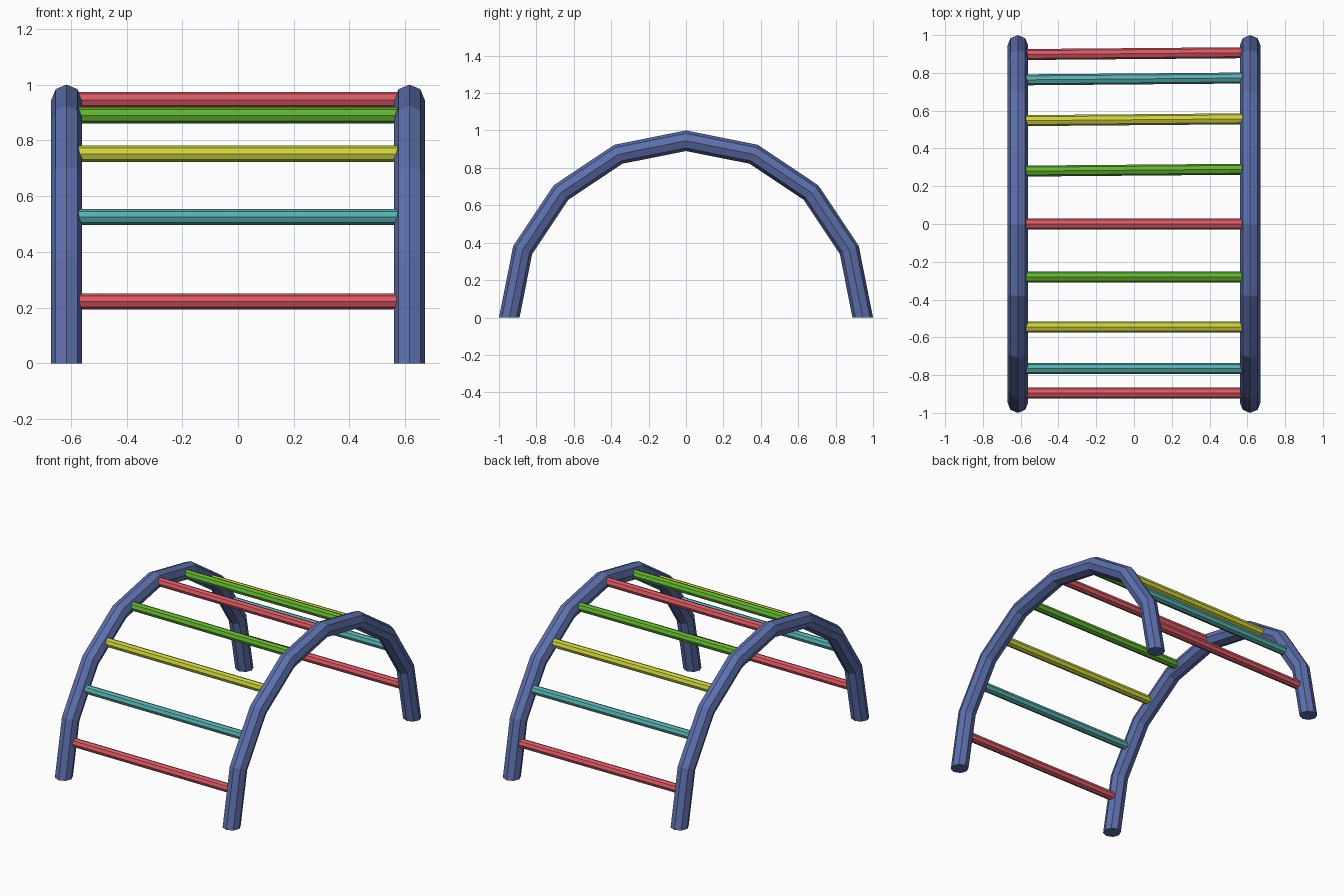
import bpy
import bmesh
from math import sin, cos, pi
from mathutils import Vector

SIDES = 8          # sides of every tube
SEGMENTS = 8       # straight pieces in each arch
ARCH_R, TUBE_R = 0.945, 0.055
RUNG_R, RAIL_X = 0.029, 0.615

default = bpy.data.objects.get("Cube")
if default:
    bpy.data.objects.remove(default, do_unlink=True)


def material(name, rgb):
    mat = bpy.data.materials.new(name)
    mat.use_nodes = True
    mat.diffuse_color = (*rgb, 1)
    mat.node_tree.nodes["Principled BSDF"].inputs["Base Color"].default_value = (*rgb, 1)
    return mat


BLUE = material("slate_blue", (0.11, 0.16, 0.41))
RED = material("coral_red", (0.70, 0.10, 0.13))
TEAL = material("teal", (0.10, 0.42, 0.42))
YELLOW = material("yellow", (0.61, 0.64, 0.05))
GREEN = material("green", (0.125, 0.46, 0.03))


def tube(name, frames, radius, mat):
    """Loft an octagonal tube through (centre, axis_a, axis_b) frames and cap it."""
    bm = bmesh.new()
    rings = []
    for centre, a, b in frames:
        angles = [2 * pi * i / SIDES for i in range(SIDES)]
        rings.append([bm.verts.new(centre + radius * (a * cos(t) + b * sin(t))) for t in angles])
    for r0, r1 in zip(rings, rings[1:]):
        for i in range(SIDES):
            j = (i + 1) % SIDES
            bm.faces.new((r0[i], r0[j], r1[j], r1[i]))
    bm.faces.new(rings[0])
    bm.faces.new(rings[-1])
    bmesh.ops.recalc_face_normals(bm, faces=bm.faces)
    mesh = bpy.data.meshes.new(name)
    bm.to_mesh(mesh)
    bm.free()
    mesh.materials.append(mat)
    obj = bpy.data.objects.new(name, mesh)
    bpy.context.collection.objects.link(obj)
    return obj


X, Y, Z = Vector((1, 0, 0)), Vector((0, 1, 0)), Vector((0, 0, 1))

# Two arched side rails
for side, name in ((-1, "right_arch_rail"), (1, "left_arch_rail")):
    frames = []
    for i in range(SEGMENTS + 1):
        t = pi * i / SEGMENTS
        radial = Vector((0, -cos(t), sin(t)))
        frames.append((radial * ARCH_R + X * side * RAIL_X, radial, X))
    tube(name, frames, TUBE_R, BLUE)

# Rungs from the front foot over the top; the back ones sit slightly askew
rungs = [
    ("front_rung_low", -0.895, 0.222, RED),
    ("front_rung_second", -0.765, 0.525, TEAL),
    ("front_rung_third", -0.545, 0.752, YELLOW),
    ("front_rung_high", -0.28, 0.89, GREEN),
    ("top_rung", 0.0, 0.945, RED),
    ("back_rung_high", 0.285, 0.89, GREEN),
    ("back_rung_third", 0.552, 0.752, YELLOW),
    ("back_rung_second", 0.768, 0.525, TEAL),
    ("back_rung_low", 0.902, 0.222, RED),
]
for name, y, z, mat in rungs:
    skew = 0.005 if y > 0 else 0
    ends = [(Vector((s * 0.6, y + s * skew, z)), Y, Z) for s in (-1, 1)]
    tube(name, ends, RUNG_R, mat)
